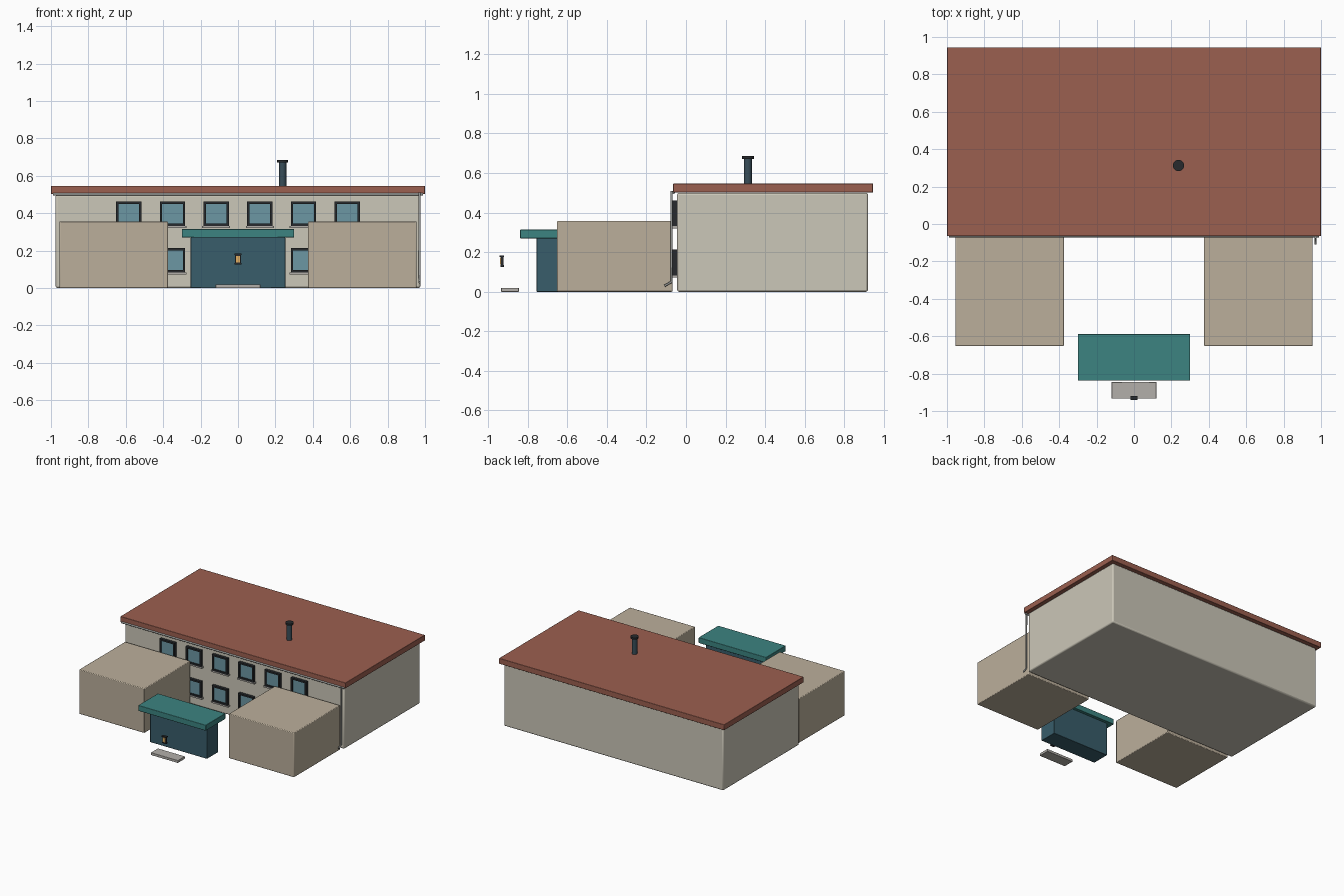
import bpy
from mathutils import Vector

if "Cube" in bpy.data.objects:
    bpy.data.objects.remove(bpy.data.objects["Cube"])


def mat(name, r, g, b):
    m = bpy.data.materials.new(name)
    m.diffuse_color = (r, g, b, 1)
    m.use_nodes = True
    m.node_tree.nodes["Principled BSDF"].inputs["Base Color"].default_value = m.diffuse_color
    return m


WALL = mat("wall_cream", 0.60, 0.57, 0.48)
WING = mat("wing_tan", 0.50, 0.43, 0.33)
ROOF = mat("roof_clay", 0.33, 0.115, 0.08)
TEAL = mat("canopy_teal", 0.045, 0.23, 0.22)
PORCH = mat("porch_blue", 0.04, 0.11, 0.145)
PIPE = mat("flue_slate", 0.04, 0.075, 0.10)
DARK = mat("dark_metal", 0.02, 0.023, 0.026)
GLASS = mat("glass_blue", 0.15, 0.31, 0.37)
STONE = mat("stone_grey", 0.45, 0.43, 0.40)
GUTTER = mat("gutter_grey", 0.33, 0.34, 0.33)
GLOW = mat("lamp_glow", 0.75, 0.42, 0.12)


def box(name, x, y, z, m, bevel=0.0):
    """Box from (min, max) pairs on each axis."""
    bpy.ops.mesh.primitive_cube_add(size=1, location=[(a + b) / 2 for a, b in (x, y, z)])
    o = bpy.context.object
    o.name = name
    o.scale = [b - a for a, b in (x, y, z)]
    bpy.ops.object.transform_apply(location=False, rotation=False, scale=True)
    o.data.materials.append(m)
    if bevel:
        mod = o.modifiers.new("soft_edges", 'BEVEL')
        mod.width = bevel
        mod.segments = 2
        bpy.ops.object.shade_smooth_by_angle()
    return o


def cylinder(name, x, y, z, r, m, sides=20):
    bpy.ops.mesh.primitive_cylinder_add(vertices=sides, radius=r, depth=z[1] - z[0],
                                        location=(x, y, sum(z) / 2))
    o = bpy.context.object
    o.name = name
    o.data.materials.append(m)
    bpy.ops.object.shade_smooth_by_angle()


def tube(name, points, r, m):
    c = bpy.data.curves.new(name, 'CURVE')
    c.dimensions = '3D'
    c.bevel_depth = r
    c.bevel_resolution = 2
    c.use_fill_caps = True
    s = c.splines.new('POLY')
    s.points.add(len(points) - 1)
    for p, q in zip(s.points, points):
        p.co = (*q, 1)
    c.materials.append(m)
    bpy.context.collection.objects.link(bpy.data.objects.new(name, c))


def window(name, cx, z0):
    """Four frame bars around a recessed pane, with a sill below."""
    w, h, t = 0.068, 0.13, 0.013
    y = (-0.068, -0.04)
    for s, side in ((-1, "left"), (1, "right")):
        a, b = sorted((cx + s * w, cx + s * (w - t)))
        box(f"{name}_frame_{side}", (a, b), y, (z0, z0 + h), DARK)
    inner = (cx - w + t, cx + w - t)
    box(f"{name}_frame_bottom", inner, y, (z0, z0 + t), DARK)
    box(f"{name}_frame_top", inner, y, (z0 + h - t, z0 + h), DARK)
    box(f"{name}_glass", inner, (-0.058, -0.04), (z0 + t, z0 + h - t), GLASS)
    box(f"{name}_sill", (cx - 0.075, cx + 0.075), (-0.07, -0.04), (z0 - 0.011, z0), STONE)


# Main hall and flat roof slab
box("main_block", (-0.975, 0.975), (-0.045, 0.92), (0, 0.50), WALL, 0.01)
box("roof_slab", (-1, 1), (-0.065, 0.945), (0.502, 0.547), ROOF, 0.003)

# Front wings
for s, side in ((-1, "left"), (1, "right")):
    box(f"{side}_wing", sorted((s * 0.375, s * 0.955)), (-0.653, -0.068), (0, 0.357), WING, 0.005)

# Two rows of windows
for row, z0 in (("lower", 0.083), ("upper", 0.332)):
    for i in range(6):
        window(f"{row}_window_{i + 1}", (i - 2.5) * 0.2335, z0)

# Entrance porch, canopy and step
box("entrance_porch", (-0.253, 0.253), (-0.755, -0.61), (0, 0.271), PORCH, 0.003)
box("entrance_canopy", (-0.30, 0.30), (-0.838, -0.588), (0.27, 0.315), TEAL, 0.003)
box("entrance_step", (-0.12, 0.12), (-0.934, -0.845), (0, 0.02), STONE, 0.002)

# Entrance lantern
box("lantern_body", (-0.015, 0.015), (-0.936, -0.922), (0.13, 0.18), DARK)
box("lantern_cap", (-0.02, 0.02), (-0.942, -0.92), (0.176, 0.184), DARK)
box("lantern_base", (-0.018, 0.018), (-0.938, -0.92), (0.126, 0.134), DARK)
box("lantern_glow", (-0.011, 0.011), (-0.94, -0.93), (0.137, 0.172), GLOW)

# Roof flue
cylinder("flue_pipe", 0.238, 0.313, (0.53, 0.68), 0.02, PIPE)
cylinder("flue_cap", 0.238, 0.313, (0.672, 0.686), 0.03, DARK)

# Gutter and downpipe
tube("gutter", [(-0.99, -0.063, 0.502), (0.99, -0.063, 0.502)], 0.008, GUTTER)
tube("downpipe", [(0.97, -0.073, 0.51), (0.97, -0.073, 0.05), (0.97, -0.108, 0.03)], 0.006, GUTTER)
